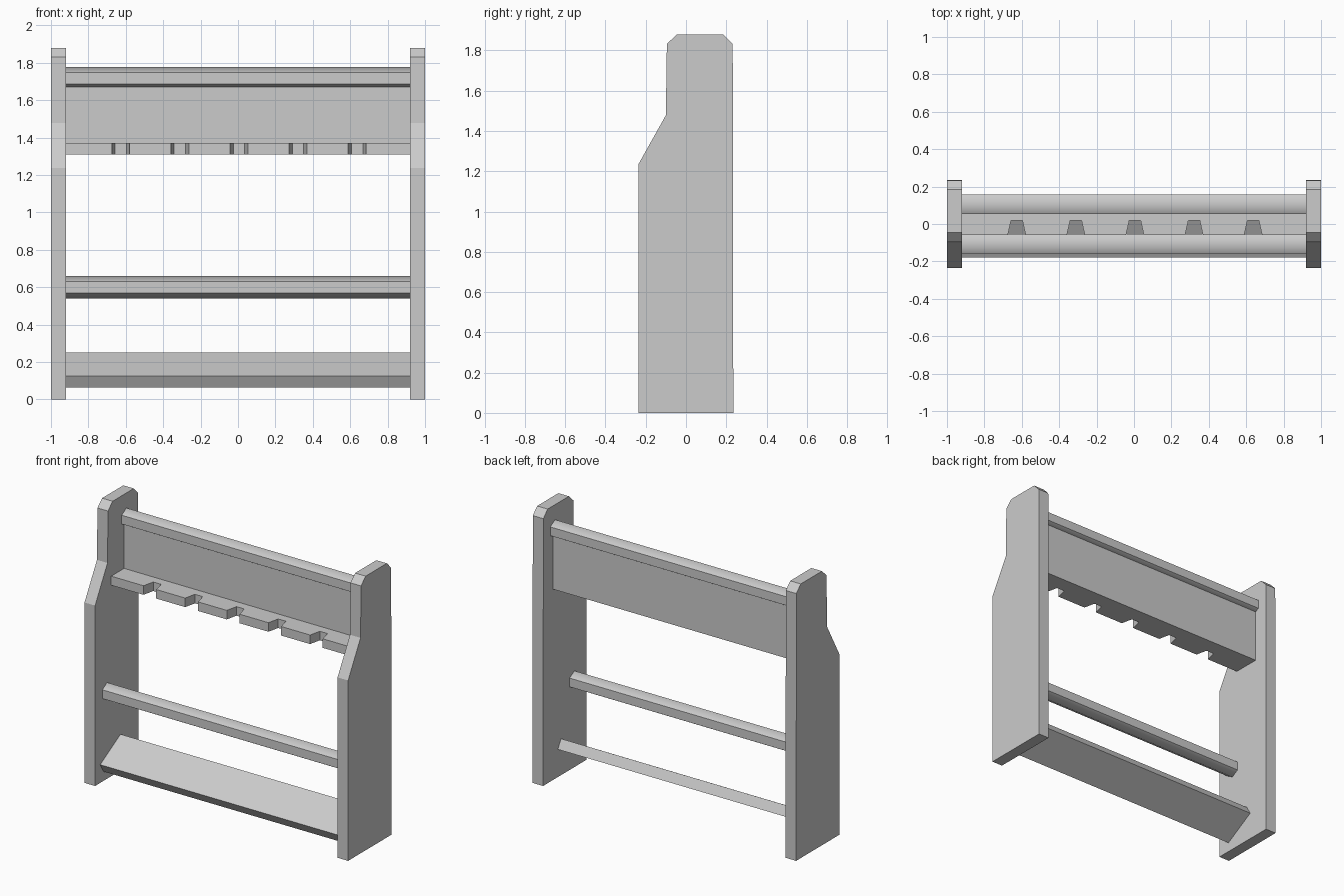
import bpy, bmesh, math

cube = bpy.data.objects.get("Cube")
if cube:
    bpy.data.objects.remove(cube, do_unlink=True)

grey = bpy.data.materials.new("plain_grey")
grey.use_nodes = True
GREY = (0.6, 0.6, 0.6, 1)
grey.diffuse_color = GREY
grey.node_tree.nodes["Principled BSDF"].inputs["Base Color"].default_value = GREY

INNER = 0.92  # inside face of the side panels


def prism(name, outline, place, start, end):
    """Extrude a closed outline; place(u, v, w) maps it into space."""
    bm = bmesh.new()
    rings = [[bm.verts.new(place(u, v, w)) for u, v in outline] for w in (start, end)]
    n = len(outline)
    bm.faces.new(rings[0])
    bm.faces.new(rings[1])
    for i in range(n):
        j = (i + 1) % n
        bm.faces.new((rings[0][i], rings[0][j], rings[1][j], rings[1][i]))
    bmesh.ops.recalc_face_normals(bm, faces=bm.faces)
    mesh = bpy.data.meshes.new(name)
    bm.to_mesh(mesh)
    bm.free()
    mesh.materials.append(grey)
    obj = bpy.data.objects.new(name, mesh)
    bpy.context.collection.objects.link(obj)
    return obj


def along_x(u, v, w):
    return (w, u, v)


def along_z(u, v, w):
    return (u, v, w)


# Side panels with stepped front and clipped top corners
side = [(-0.235, 0), (-0.235, 1.237), (-0.1, 1.478), (-0.095, 1.832), (-0.045, 1.88),
        (0.185, 1.88), (0.232, 1.832), (0.235, 0)]
prism("left_side_panel", side, along_x, INNER, 1)
prism("right_side_panel", side, along_x, -1, -INNER)


# Six-sided rails, softened along the top and bottom ridges
def rail(name, y, z, radius=0.06):
    ring = [(y + radius * math.sin(math.pi * k / 3), z + radius * math.cos(math.pi * k / 3))
            for k in range(6)]
    mesh = prism(name, ring, along_x, -INNER, INNER).data
    for poly in mesh.polygons:
        poly.use_smooth = True
    for edge in mesh.edges:
        a, b = (mesh.vertices[i].co for i in edge.vertices)
        ridge = abs(a.y - y) < 0.001 and abs(b.y - y) < 0.001
        edge.use_edge_sharp = not ridge


rail("top_rail", 0.105, 1.717)
rail("middle_rail", -0.105, 0.6)

# Upright back board under the top rail
board = [(0.08, 1.31), (0.13, 1.31), (0.13, 1.7), (0.08, 1.7)]
prism("back_board", board, along_x, -INNER, INNER)

# Shelf with tapered notches along its front edge
FRONT, DEPTH = -0.06, 0.02
shelf = [(-INNER, 0.08), (-INNER, FRONT)]
for k in range(-2, 3):
    x = 0.005 + 0.316 * k
    shelf += [(x - 0.048, FRONT), (x - 0.03, DEPTH), (x + 0.03, DEPTH), (x + 0.048, FRONT)]
shelf += [(INNER, FRONT), (INNER, 0.08)]
prism("notched_shelf", shelf, along_z, 1.31, 1.372)

# Tilted foot board
foot = [(-0.18, 0.125), (0.04, 0.25), (0.075, 0.19), (-0.145, 0.065)]
prism("foot_board", foot, along_x, -INNER, INNER)
